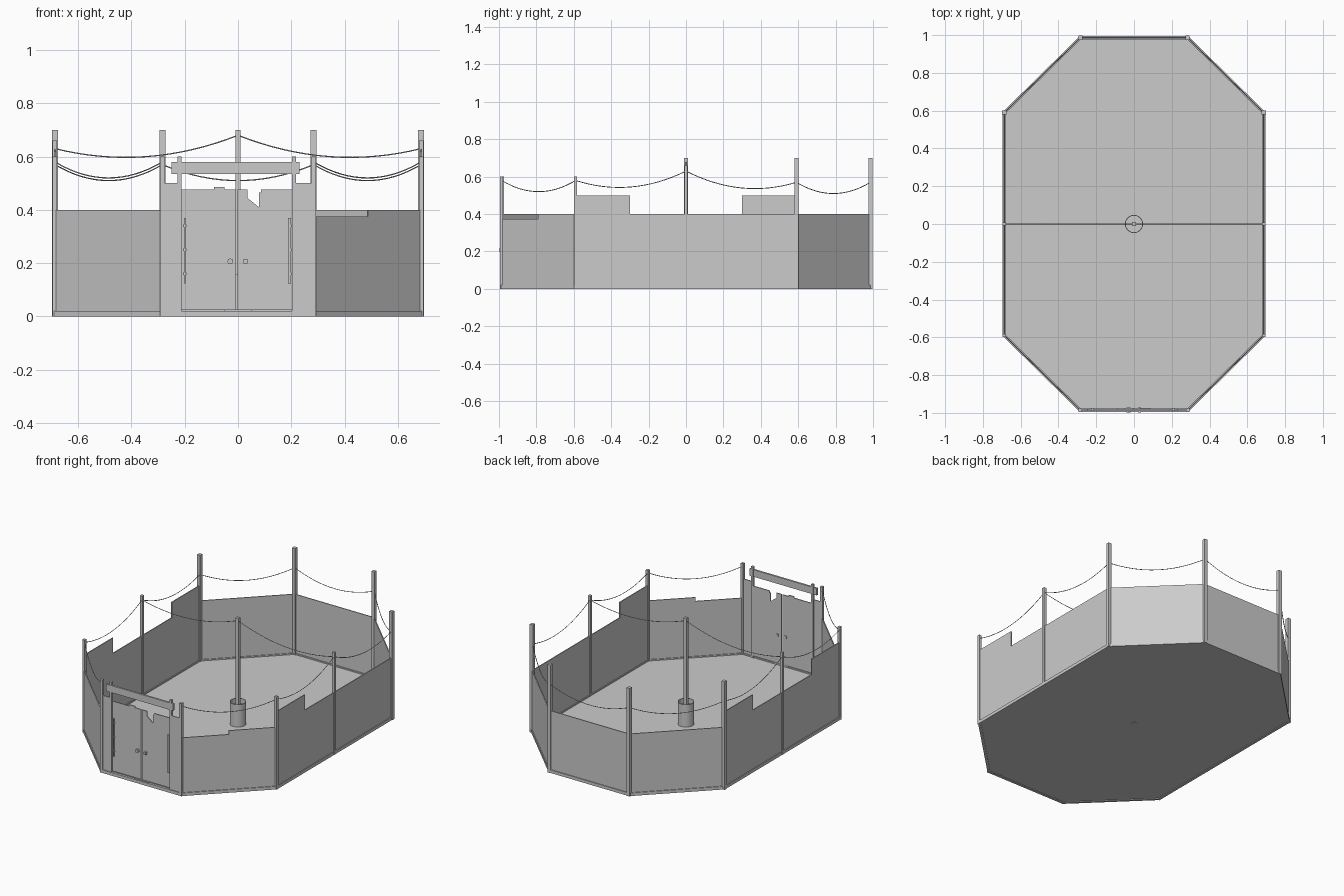
import bpy, bmesh, math
from mathutils import Vector, Matrix

cube = bpy.data.objects.get("Cube")
if cube:
    bpy.data.objects.remove(cube, do_unlink=True)

grey = bpy.data.materials.new("plain grey")
grey.use_nodes = True
grey.diffuse_color = (0.6, 0.6, 0.6, 1)
grey.node_tree.nodes["Principled BSDF"].inputs["Base Color"].default_value = (0.6, 0.6, 0.6, 1)


def add(name, bm, matrix=None):
    bmesh.ops.recalc_face_normals(bm, faces=bm.faces)
    mesh = bpy.data.meshes.new(name)
    bm.to_mesh(mesh)
    bm.free()
    mesh.materials.append(grey)
    ob = bpy.data.objects.new(name, mesh)
    if matrix:
        ob.matrix_world = matrix
    bpy.context.collection.objects.link(ob)
    return ob


def box(name, center, size, turn=0):
    bm = bmesh.new()
    bmesh.ops.create_cube(bm, size=1)
    bmesh.ops.scale(bm, vec=size, verts=bm.verts)
    return add(name, bm, Matrix.Translation(center) @ Matrix.Rotation(turn, 4, "Z"))


def prism(name, points, depth, matrix=None):
    """Extrude a flat outline through the given vector."""
    bm = bmesh.new()
    face = bm.faces.new([bm.verts.new(p) for p in points])
    result = bmesh.ops.extrude_face_region(bm, geom=[face], use_keep_orig=True)
    moved = [v for v in result["geom"] if isinstance(v, bmesh.types.BMVert)]
    bmesh.ops.translate(bm, vec=depth, verts=moved)
    return add(name, bm, matrix)


def panel(name, a, b, outline, thick=0.006):
    """Upright sheet from a to b; outline is (distance, height) pairs."""
    d = Vector(b) - Vector(a)
    matrix = Matrix.Translation((a[0], a[1], 0)) @ Matrix.Rotation(math.atan2(d.y, d.x), 4, "Z")
    return prism(name, [(u, -thick / 2, z) for u, z in outline], (0, thick, 0), matrix)


def cylinder(name, center, radius, height, sides, rotation=None, caps=True):
    bm = bmesh.new()
    bmesh.ops.create_cone(bm, cap_ends=caps, segments=sides, radius1=radius,
                          radius2=radius, depth=height)
    return add(name, bm, Matrix.Translation(center) @ (rotation or Matrix()))


def cable(name, a, b, sag):
    curve = bpy.data.curves.new(name, "CURVE")
    curve.dimensions = "3D"
    curve.bevel_depth = 0.0022
    curve.bevel_resolution = 0
    spline = curve.splines.new("POLY")
    count = 16
    spline.points.add(count)
    for i, point in enumerate(spline.points):
        t = i / count
        p = Vector(a).lerp(Vector(b), t)
        point.co = (p.x, p.y, p.z - 4 * sag * t * (1 - t), 1)
    curve.materials.append(grey)
    ob = bpy.data.objects.new(name, curve)
    bpy.context.collection.objects.link(ob)


# Corners, counter-clockwise from the front left one
X1, X2, Y1, Y2 = 0.284, 0.687, 0.59, 0.986
corners = [(X1, -Y2), (X2, -Y1), (X2, Y1), (X1, Y2),
           (-X1, Y2), (-X2, Y1), (-X2, -Y1), (-X1, -Y2)]

# Floor slab
prism("floor", [(x, y, 0.004) for x, y in corners], (0, 0, 0.008))

# Bottom rails and sheet walls
LOW, HIGH, STEP = 0.4, 0.5, 0.29
for i, a in enumerate(corners):
    b = corners[(i + 1) % 8]
    length = (Vector(b) - Vector(a)).length
    panel("bottom_rail", a, b, [(0, 0), (length, 0), (length, 0.02), (0, 0.02)], 0.016)
    if i == 7:
        continue
    outline = [(0, 0.01), (length, 0.01)]
    if i == 5:
        outline += [(length, HIGH), (length - STEP, HIGH), (length - STEP, LOW)]
    else:
        outline += [(length, LOW)]
    if i in (1, 5):
        outline += [(STEP, LOW), (STEP, HIGH), (0, HIGH)]
    elif i == 0:
        outline += [(length / 2, LOW), (length / 2, 0.375), (0, 0.375)]
    else:
        outline += [(0, LOW)]
    panel("wall_sheet", a, b, outline)

# Posts: short at the front, tall at the back, medium at mid side
stations = []
for i, (x, y) in enumerate(corners):
    front = y < 0
    stations.append((x, y, 0.58 if front else 0.57))
    height = 0.6 if front else 0.7
    width = 0.017 if front else 0.022
    box("corner_post", (x, y, height / 2), (width, width, height))
    if i in (1, 5):
        side = math.copysign(X2, x)
        stations.append((side, 0, 0.63))
        box("side_post", (side, 0, 0.33), (0.017, 0.017, 0.66))

# Sagging cables round the yard, open above the gate
for a, b in zip(stations, stations[1:]):
    cable("perimeter_cable", a, b, 0.06)

# Centre pole standing in an open drum, with cables to both sides
box("centre_pole", (0, 0, 0.35), (0.019, 0.019, 0.7))
drum = cylinder("drum", (0, 0, 0.085), 0.048, 0.145, 24, caps=False)
thicken = drum.modifiers.new("thickness", "SOLIDIFY")
thicken.thickness = 0.004
cylinder("drum_fill", (0, 0, 0.07), 0.045, 0.11, 24)
for side in (-1, 1):
    cable("centre_cable", (0, 0, 0.68), (side * X2, 0, 0.63), 0.055)

# Fixed sheets beside the gate
for start, end in ((-X1, -0.225), (0.212, X1)):
    panel("gate_side_sheet", (start, -Y2), (end, -Y2),
          [(0, 0.01), (end - start, 0.01), (end - start, HIGH), (0, HIGH)])

# Gate frame
for x in (-0.22, 0.21):
    box("gate_post", (x, -0.982, 0.3), (0.016, 0.016, 0.6))
box("gate_beam", (-0.01, -0.985, 0.558), (0.48, 0.012, 0.045))
box("gate_sill", (0, -0.98, 0.022), (0.1, 0.014, 0.008))

# Gate leaves with a patched top and a torn notch
panel("right_gate_leaf", (-0.213, -0.978), (-0.008, -0.978),
      [(0, 0.025), (0.205, 0.025), (0.205, 0.477), (0.163, 0.477),
       (0.163, 0.486), (0.123, 0.486), (0.123, 0.477), (0, 0.477)])
panel("left_gate_leaf", (-0.002, -0.978), (0.203, -0.978),
      [(0, 0.025), (0.205, 0.025), (0.205, 0.477), (0.088, 0.477), (0.088, 0.465),
       (0.081, 0.465), (0.081, 0.41), (0.037, 0.445), (0.037, 0.477), (0, 0.477)])

# Gate knobs and upright handles
facing = Matrix.Rotation(math.pi / 2, 4, "X")
cylinder("right_knob", (-0.029, -0.984, 0.207), 0.011, 0.026, 8, facing)
box("left_knob", (0.028, -0.984, 0.207), (0.016, 0.026, 0.016))
for x, width in ((-0.2, 0.005), (0.194, 0.011)):
    box("upright_handle", (x, -0.987, 0.247), (width, 0.008, 0.245))
    for z in (0.16, 0.25, 0.34):
        box("handle_bracket", (x, -0.982, z), (0.014, 0.01, 0.01))
